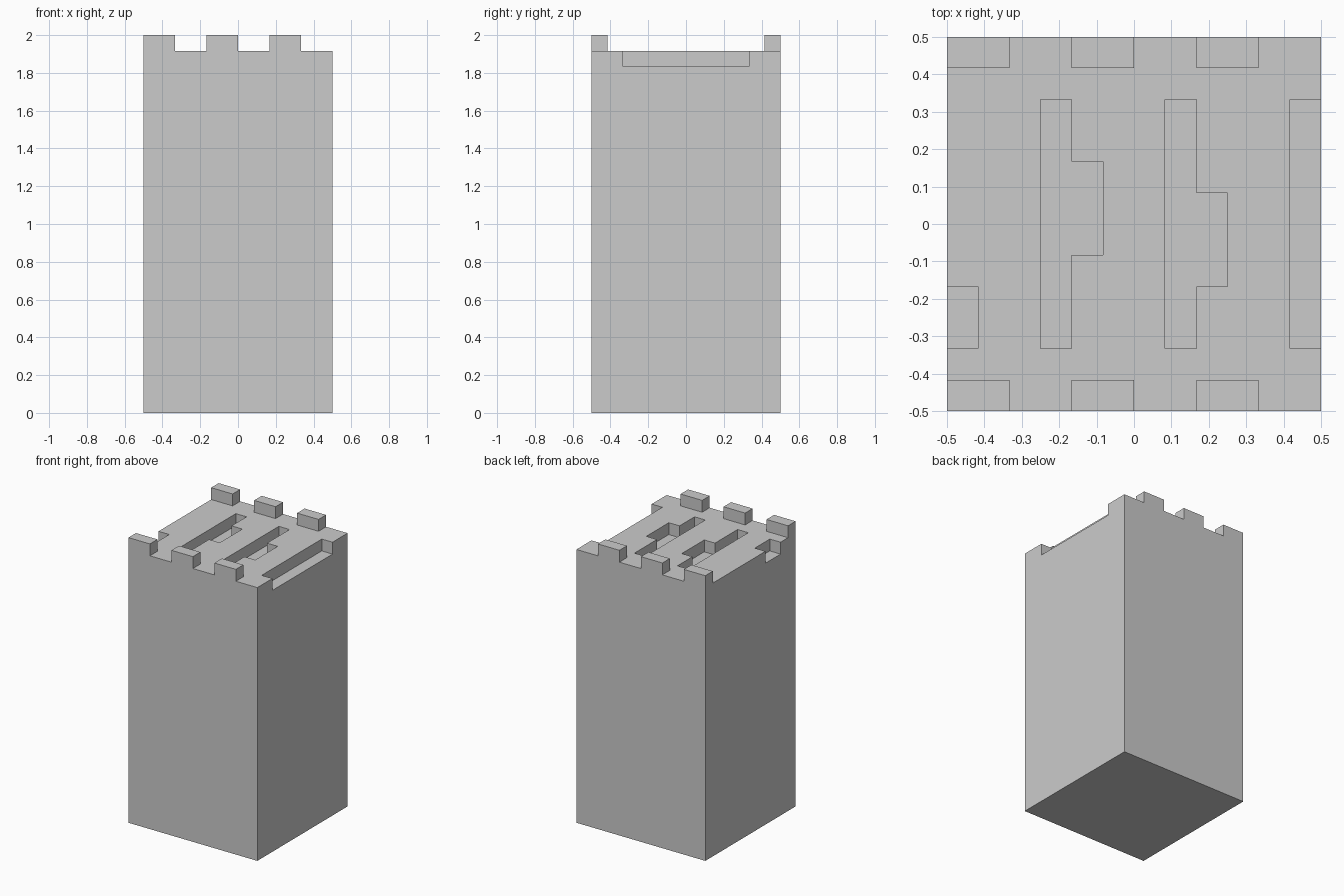
import bpy, bmesh

if "Cube" in bpy.data.objects:
    bpy.data.objects.remove(bpy.data.objects["Cube"])

U = 1 / 12  # the model sits on a grid of twelfths


def prism(name, outlines, z0, z1):
    """Extrude one or more plan outlines (in grid units) from z0 to z1."""
    bm = bmesh.new()
    for pts in outlines:
        face = bm.faces.new([bm.verts.new((x * U, y * U, z0 * U)) for x, y in pts])
        out = bmesh.ops.extrude_face_region(bm, geom=[face])
        top = [v for v in out["geom"] if isinstance(v, bmesh.types.BMVert)]
        bmesh.ops.translate(bm, verts=top, vec=(0, 0, (z1 - z0) * U))
    bmesh.ops.recalc_face_normals(bm, faces=bm.faces)
    mesh = bpy.data.meshes.new(name)
    bm.to_mesh(mesh)
    bm.free()
    obj = bpy.data.objects.new(name, mesh)
    bpy.context.collection.objects.link(obj)
    return obj


def rect(x0, x1, y0, y1):
    return [(x0, y0), (x1, y0), (x1, y1), (x0, y1)]


def groove(x, y0, y1):
    """Long slot with a side pocket between y0 and y1."""
    return [(x, -4), (x + 1, -4), (x + 1, y0), (x + 2, y0),
            (x + 2, y1), (x + 1, y1), (x + 1, 4), (x, 4)]


def cut(target, cutter):
    cutter.hide_render = True
    cutter.hide_viewport = True
    mod = target.modifiers.new(cutter.name, "BOOLEAN")
    mod.operation = "DIFFERENCE"
    mod.solver = "EXACT"
    mod.object = cutter


# Main block
block = prism("tower_block", [rect(-6, 6, -6, 6)], 0, 24)

# Lowered deck with gaps through both rims, leaving three merlons front and back
front = [(-7, -5)]
for x in (-4, 0, 4):
    front += [(x, -5), (x, -7), (x + 2, -7), (x + 2, -5)]
front[-2:] = [(7, -7)]  # last gap runs out past the right side
back = [(x, -y) for x, y in reversed(front)]
cut(block, prism("deck_cutter", [front + back], 23, 25))

# Sunken channels in the deck, two of them open at the sides
channels = [groove(-3, -1, 2), groove(1, -2, 1),
            rect(5, 7, -4, 4), rect(-7, -5, -4, -2)]
cut(block, prism("channel_cutter", channels, 22, 25))
